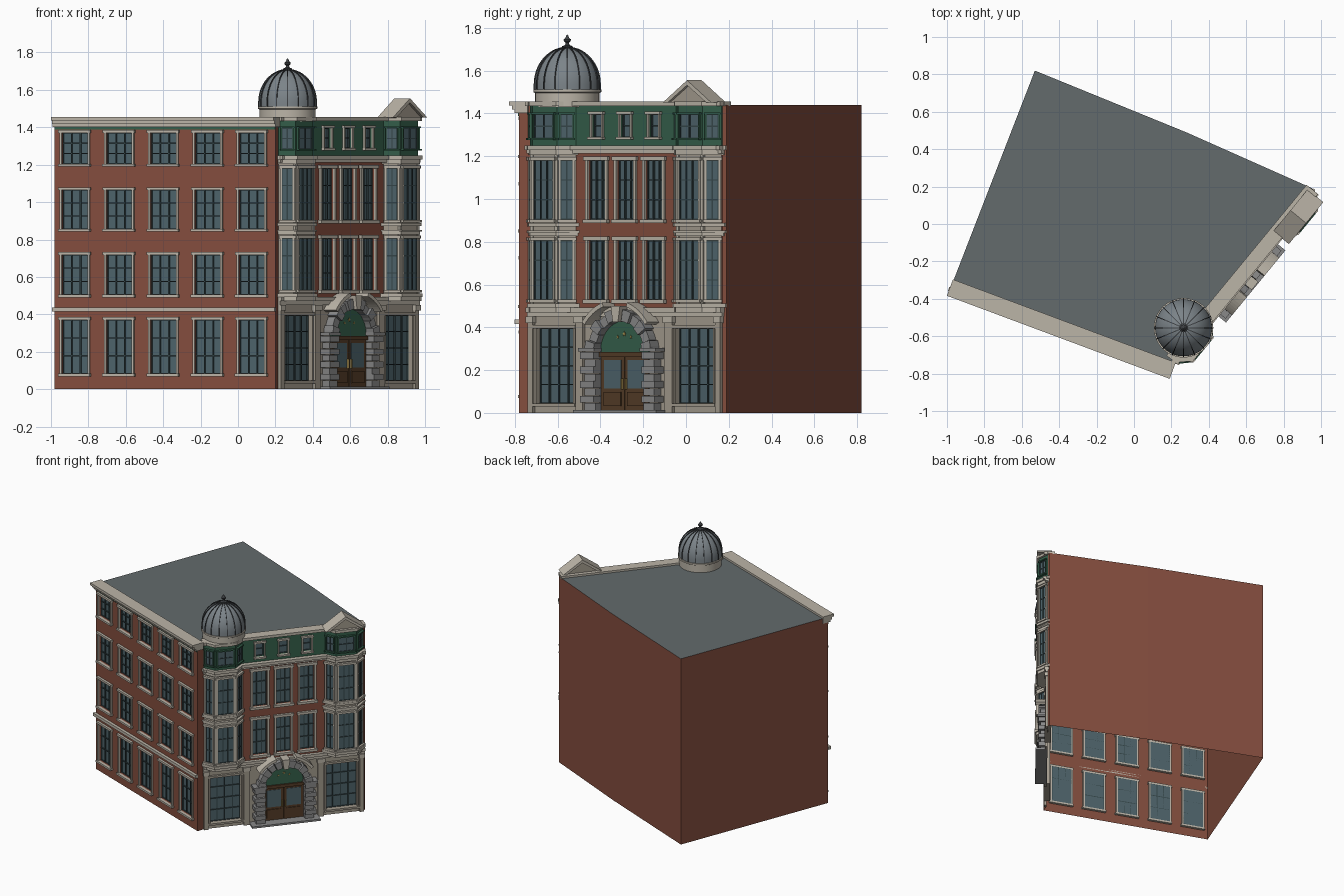
import bpy, bmesh, math
from mathutils import Matrix, Vector

if "Cube" in bpy.data.objects:
    bpy.data.objects.remove(bpy.data.objects["Cube"])

def material(name, c):
    m = bpy.data.materials.new(name)
    m.diffuse_color = (*c, 1)
    m.use_nodes = True
    m.node_tree.nodes["Principled BSDF"].inputs["Base Color"].default_value = m.diffuse_color
    return m

BRICK = material("brick", (0.23, 0.075, 0.048))
STONE = material("stone", (0.50, 0.46, 0.39))
WALLSTONE = material("wall_stone", (0.37, 0.33, 0.27))
GRANITE = material("granite", (0.25, 0.25, 0.25))
GREEN = material("green_panel", (0.035, 0.115, 0.07))
GLASS = material("glass", (0.075, 0.125, 0.145))
BARS = material("glazing_bars", (0.035, 0.06, 0.065))
WOOD = material("wood", (0.09, 0.045, 0.02))
SLATE = material("roof_grey", (0.125, 0.145, 0.15))
LEAD = material("dome_lead", (0.2, 0.23, 0.25))
DARK = material("dark_metal", (0.05, 0.055, 0.06))
GOLD = material("gold", (0.4, 0.28, 0.08))

parts = {}

def solid(name, mat, M, pts, vec):
    """Extrude the outline pts along vec, in frame M, into the named part."""
    bm = parts.setdefault(name, (bmesh.new(), mat))[0]
    lo = [bm.verts.new(M @ Vector(p)) for p in pts]
    hi = [bm.verts.new(M @ (Vector(p) + Vector(vec))) for p in pts]
    fs = [bm.faces.new(lo), bm.faces.new(hi[::-1])]
    n = len(pts)
    fs += [bm.faces.new((lo[i], hi[i], hi[(i + 1) % n], lo[(i + 1) % n])) for i in range(n)]
    bmesh.ops.recalc_face_normals(bm, faces=fs)

def prism(name, mat, M, uz, d0, d1):
    """Elevation outline (u, z), from d0 to d1 outward of the wall."""
    solid(name, mat, M, [(u, -d0, z) for u, z in uz], (0, d0 - d1, 0))

def box(name, mat, M, u0, u1, z0, z1, d0, d1):
    prism(name, mat, M, [(u0, z0), (u1, z0), (u1, z1), (u0, z1)], d0, d1)

def arc(name, mat, M, u, z, r0, r1, a0, a1, d0, d1, n):
    ang = [math.radians(a0 + (a1 - a0) * i / n) for i in range(n + 1)]
    pts = [(u + r1 * math.cos(a), z + r1 * math.sin(a)) for a in ang]
    pts += [(u + r0 * math.cos(a), z + r0 * math.sin(a)) for a in reversed(ang)]
    prism(name, mat, M, pts, d0, d1)

def make_object(name, bm, *mats):
    me = bpy.data.meshes.new(name)
    bm.to_mesh(me)
    bm.free()
    for m in mats:
        me.materials.append(m)
    ob = bpy.data.objects.new(name, me)
    bpy.context.collection.objects.link(ob)
    return ob

def pierced_wall(name, mat, M, length, z0, z1, centres, w, rows, depth=0.02):
    """Single-sheet wall with glazed recesses."""
    holes = [(c - w / 2, c + w / 2) for c in centres]
    us = sorted({0, length, *[u for h in holes for u in h]})
    zs = sorted({z0, z1, *[z for r in rows for z in r]})
    bm = bmesh.new()
    grid = [[bm.verts.new(M @ Vector((u, 0, z))) for z in zs] for u in us]
    panes = []
    for i in range(len(us) - 1):
        for j in range(len(zs) - 1):
            f = bm.faces.new((grid[i][j], grid[i+1][j], grid[i+1][j+1], grid[i][j+1]))
            if (us[i], us[i+1]) in holes and (zs[j], zs[j+1]) in rows:
                panes.append(f)
    bm.normal_update()
    bmesh.ops.inset_individual(bm, faces=panes, thickness=0.0002, depth=-depth)
    for f in panes:
        f.material_index = 1
    make_object(name, bm, mat, GLASS)

def window(tag, M, u, w, z0, z1, d=-0.02, t=0.011, nx=3, nz=3, pane=False, frame=STONE):
    """Surround, sill, lintel and glazing bars of one window."""
    a, b, f = u - w / 2, u + w / 2, tag + "_window_frames"
    box(f, frame, M, a - t, a, z0, z1, d, 0.012)
    box(f, frame, M, b, b + t, z0, z1, d, 0.012)
    box(f, frame, M, a - 1.5 * t, b + 1.5 * t, z1, z1 + 1.4 * t, d, 0.018)
    box(f, frame, M, a - 1.5 * t, b + 1.5 * t, z0 - 1.3 * t, z0, d, 0.022)
    if pane:
        box(tag + "_panes", GLASS, M, a, b, z0, z1, d - 0.002, d + 0.003)
    g = tag + "_glazing_bars"
    for i in range(nx + 1):
        x = a + w * i / nx
        box(g, BARS, M, max(a, x - 0.003), min(b, x + 0.003), z0, z1, d, d + 0.009)
    for i in range(nz + 1):
        z = z0 + (z1 - z0) * i / nz
        box(g, BARS, M, a, b, max(z0, z - 0.003), min(z1, z + 0.003), d, d + 0.008)

def wall_frame(p, q):
    return Matrix.Translation((*p, 0)) @ Matrix.Rotation(math.atan2(q[1]-p[1], q[0]-p[0]), 4, 'Z')

# Building footprint
P = [(-0.98, -0.34), (0.20, -0.78), (0.215, -0.73), (0.955, 0.17), (0.955, 0.19), (0.28, 0.49), (-0.53, 0.82)]
A, B = wall_frame(P[0], P[1]), wall_frame(P[2], P[3])
LA, LB = math.dist(P[0], P[1]), math.dist(P[2], P[3])
TOP = 1.44

# Plain brick walls and flat roof
bm = bmesh.new()
for i in (1, 3, 4, 5, 6):
    p, q = P[i], P[(i + 1) % 7]
    bm.faces.new([bm.verts.new(v) for v in ((*p, 0), (*q, 0), (*q, TOP), (*p, TOP))])
make_object("plain_brick_walls", bm, BRICK)
bm = bmesh.new()
bm.faces.new([bm.verts.new((*p, TOP)) for p in P])
make_object("flat_roof", bm, SLATE)

# Long brick front with four rows of windows
cols = [0.117, 0.37, 0.622, 0.875, 1.126]
rows = [(0.083, 0.37), (0.505, 0.718), (0.857, 1.064), (1.205, 1.37)]
pierced_wall("brick_front", BRICK, A, LA, 0, TOP, cols, 0.148, rows)
for c in cols:
    for z0, z1 in rows:
        window("front", A, c, 0.148, z0, z1)
box("front_string_course", STONE, A, -0.008, LA + 0.004, 0.415, 0.437, 0, 0.022)
box("front_green_frieze", GREEN, A, 0, LA, 1.388, 1.404, 0, 0.006)
for z0, z1, d in ((1.402, 1.418, 0.02), (1.418, 1.436, 0.033), (1.436, 1.455, 0.048)):
    box("front_cornice", STONE, A, -0.004, LA + 0.008, z0, z1, -0.045, d)

# Entrance front: stone ground floor, brick middle, green attic
trio = [0.41, LB / 2, 0.755]
shops = [0.16, LB - 0.16]
shop_row = [(0.045, 0.395)]
mid_rows = [(0.53, 0.805), (0.905, 1.18)]
attic_row = [(1.29, 1.395)]
pierced_wall("stone_ground_floor", WALLSTONE, B, LB, 0, 0.49, shops, 0.225, shop_row, 0.025)
pierced_wall("brick_middle", BRICK, B, LB, 0.49, 1.22, trio, 0.105, mid_rows)
pierced_wall("green_attic", GREEN, B, LB, 1.22, TOP, trio, 0.06, attic_row)
for c in shops:
    window("shop", B, c, 0.225, *shop_row[0], d=-0.025, nx=4, nz=4, frame=WALLSTONE)
for c in trio:
    for r in mid_rows:
        window("middle", B, c, 0.105, *r, t=0.014)
    window("attic", B, c, 0.06, *attic_row[0], t=0.01, nx=1, nz=2)
for u0, u1 in ((0, 0.03), (0.29, 0.335), (LB - 0.335, LB - 0.29), (LB - 0.03, LB)):
    box("ground_pilasters", WALLSTONE, B, u0, u1, 0, 0.45, 0, 0.018)
    box("pilaster_caps", STONE, B, u0 - 0.006, u1 + 0.006, 0.42, 0.45, 0, 0.026)
for z0, z1, d0, d in ((0.45, 0.47, 0, 0.016), (0.47, 0.492, 0, 0.026),
                      (1.212, 1.228, 0, 0.02), (1.228, 1.25, 0, 0.034), (1.434, 1.455, -0.05, 0.028)):
    box("entrance_front_cornices", STONE, B, -0.005, LB + 0.01, z0, z1, d0, d)

# Canted bays
def bay_plan(u, e):
    return [(u - 0.138 - e, 0.01), (u - 0.138 - e, 0), (u - 0.074 - e * 0.5, -0.064 - e),
            (u + 0.074 + e * 0.5, -0.064 - e), (u + 0.138 + e, 0), (u + 0.138 + e, 0.01)]

def bay_slab(name, mat, u, e, z0, z1):
    solid(name, mat, B, [(x, y, z0) for x, y in bay_plan(u, e)], (0, 0, z1 - z0))

for u in (0.142, LB - 0.142):
    bay_slab("bay_walls", WALLSTONE, u, 0, 0.49, 1.22)
    bay_slab("bay_attics", GREEN, u, 0, 1.22, TOP)
    for e, z0, z1 in ((0.012, 0.47, 0.492), (0.022, 0.492, 0.512), (0.012, 0.826, 0.842), (0.02, 0.842, 0.852),
                      (0.018, 0.872, 0.888), (0.012, 1.205, 1.228), (0.022, 1.228, 1.25), (0.016, 1.434, 1.455)):
        bay_slab("bay_cornices", STONE, u, e, z0, z1)
    plan = bay_plan(u, 0)[1:5]
    for p, q in zip(plan, plan[1:]):
        F, L = B @ wall_frame(p, q), math.dist(p, q)
        w = L - 0.034
        for r in mid_rows:
            window("bay", F, L / 2, w, *r, d=0, nx=2 if L < 0.1 else 3, pane=True)
        window("bay_attic", F, L / 2, w, 1.285, 1.395, d=0, t=0.007, nx=2, nz=2, pane=True, frame=GREEN)
    for x, y in plan[1:3]:
        box("bay_corner_posts", STONE, B, x - 0.008, x + 0.008, 0.51, 1.21, -y - 0.01, -y + 0.006)

# Gable over the far bay
g = LB - 0.15
prism("gable_panel", WALLSTONE, B, [(g - 0.12, 1.45), (g + 0.12, 1.45), (g, 1.535)], -0.02, 0.06)
for s in (-1, 1):
    prism("gable_rakes", STONE, B, [(g + s * 0.145, 1.452), (g + s * 0.115, 1.452), (g, 1.532), (g, 1.555)], -0.03, 0.078)

# Arched entrance
c, zc = LB / 2, 0.285
box("entrance_step", GRANITE, B, c - 0.25, c + 0.25, 0, 0.014, 0, 0.085)
for s in (-1, 1):
    for i in range(8):
        z, w = 0.014 + i * 0.034, 0.225 if i % 2 else 0.21
        u0, u1 = sorted((c + s * 0.145, c + s * w))
        box("rusticated_jambs", GRANITE, B, u0, u1, z, z + 0.032, 0, 0.064 if i % 2 else 0.05)
    u0, u1 = sorted((c + s * 0.138, c + s * 0.235))
    box("jamb_capitals", GRANITE, B, u0, u1, 0.286, 0.304, 0, 0.07)
    a0, a1 = sorted((90 - s * 18, 90 - s * 55))
    arc("broken_pediment", STONE, B, c, zc, 0.222, 0.242, a0, a1, 0, 0.085, 8)
for i in range(11):
    k = i % 2 == 0
    arc("arch_stones", GRANITE, B, c, zc, 0.145, 0.2 if k else 0.19, i * 180 / 11 + 0.6,
        (i + 1) * 180 / 11 - 0.6, 0, 0.064 if k else 0.05, 2)
prism("keystone", STONE, B, [(c - 0.016, 0.425), (c + 0.016, 0.425), (c + 0.028, 0.5), (c - 0.028, 0.5)], 0, 0.08)
fan = [(c + 0.145 * math.cos(math.pi * i / 20), zc + 0.145 * math.sin(math.pi * i / 20)) for i in range(21)]
prism("green_fanlight", GREEN, B, fan, 0, 0.012)
for du, dz, r in ((0, 0.085, 0.012), (-0.04, 0.07, 0.008), (0.04, 0.07, 0.008)):
    star = [(c + du + r * (1 if i % 2 else 0.4) * math.sin(math.pi * i / 5),
             zc + dz - r * (1 if i % 2 else 0.4) * math.cos(math.pi * i / 5)) for i in range(10)]
    prism("fanlight_stars", GOLD, B, star, 0.01, 0.015)
box("door_head", WOOD, B, c - 0.145, c + 0.145, 0.262, 0.285, 0, 0.022)
for s in (-1, 1):
    m = c + s * 0.072
    box("double_doors", WOOD, B, m - 0.071, m + 0.071, 0.014, 0.262, 0, 0.01)
    box("door_glass", GLASS, B, m - 0.052, m + 0.052, 0.115, 0.247, 0.005, 0.013)
    box("door_panels", WOOD, B, m - 0.052, m + 0.052, 0.032, 0.098, 0.005, 0.016)
    box("door_handles", GOLD, B, c + s * 0.012 - 0.003, c + s * 0.012 + 0.003, 0.11, 0.16, 0.01, 0.022)

for name, (bm, mat) in parts.items():
    make_object(name, bm, mat)
parts.clear()

# Corner dome: drum, shell, ribs and finial
D = Matrix.Translation((0.265, -0.555, 0))

def lathe(name, mat, profile, n=48):
    bm = bmesh.new()
    vs = [bm.verts.new((r, 0, z)) for r, z in profile]
    es = [bm.edges.new(e) for e in zip(vs, vs[1:])]
    bmesh.ops.spin(bm, geom=vs + es, axis=(0, 0, 1), cent=(0, 0, 0), angle=math.tau, steps=n)
    bmesh.ops.remove_doubles(bm, verts=bm.verts, dist=1e-5)
    bmesh.ops.recalc_face_normals(bm, faces=bm.faces)
    bm.transform(D)
    ob = make_object(name, bm, mat)
    bpy.ops.object.select_all(action='DESELECT')
    ob.select_set(True)
    bpy.context.view_layer.objects.active = ob
    bpy.ops.object.shade_smooth_by_angle(angle=math.radians(35))

def dome_curve(e):
    return [(0.152 + e, 1.51)] + [((0.152 + e) * math.cos(t), 1.535 + (0.172 + e) * math.sin(t))
                                 for t in [i * math.pi / 28 for i in range(14)]]

lathe("dome_drum", STONE, [(0.15, 1.43), (0.15, 1.495), (0.159, 1.5), (0.159, 1.512), (0, 1.512)])
lathe("dome_shell", LEAD, dome_curve(0) + [(0, 1.707)])
for i in range(16):
    R = D @ Matrix.Rotation(math.tau * i / 16, 4, 'Z')
    outline = dome_curve(0.005) + dome_curve(-0.003)[::-1]
    solid("dome_ribs", DARK, R, [(r, -0.0025, z) for r, z in outline], (0, 0.005, 0))
make_object("dome_ribs", *parts["dome_ribs"])
lathe("dome_finial", DARK, [(0.024, 1.704), (0.024, 1.714), (0.01, 1.72), (0.008, 1.73), (0.016, 1.738), (0.017, 1.746),
                            (0.008, 1.754), (0.005, 1.764), (0, 1.77)], 16)
